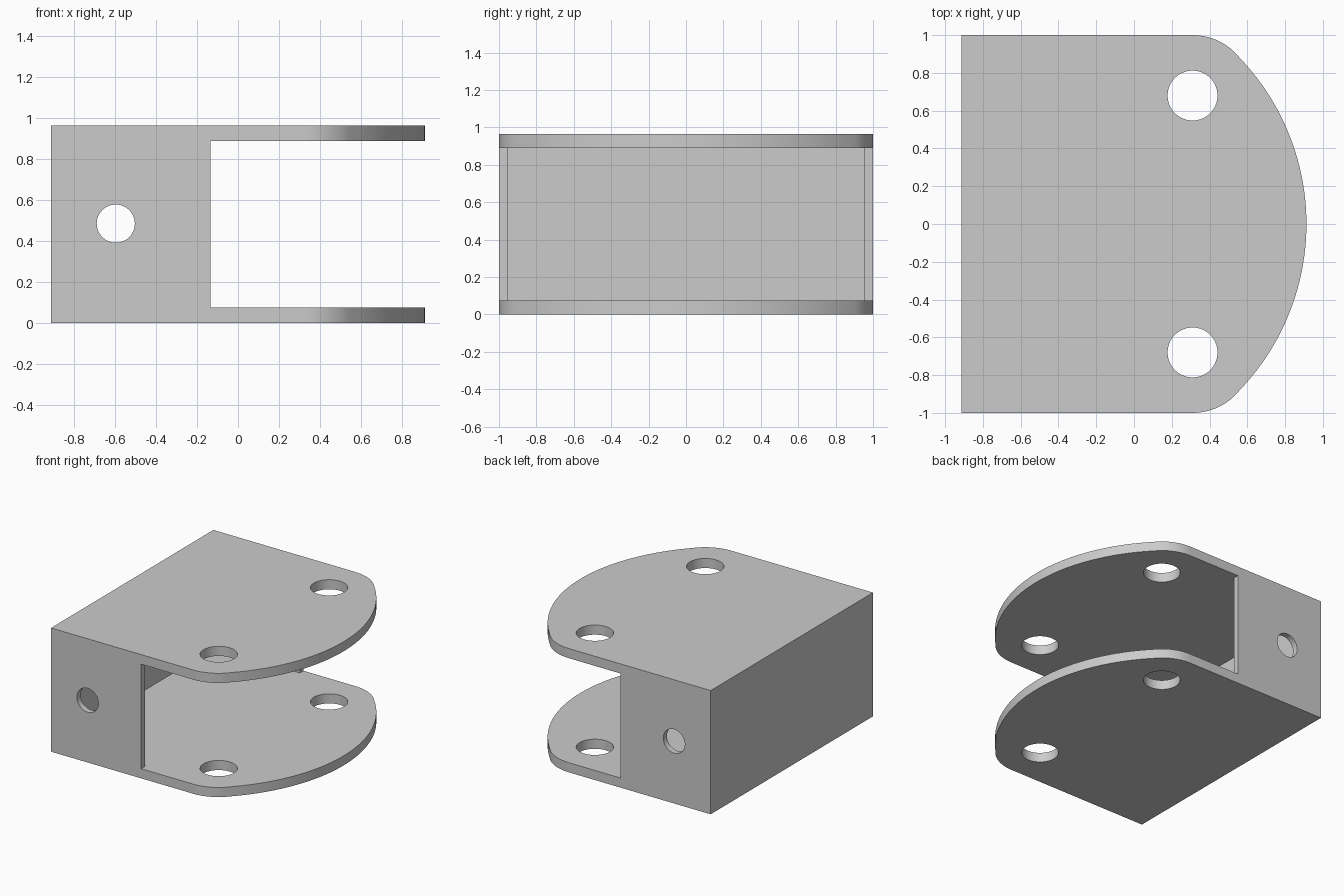
import bpy, bmesh, math
from mathutils import Matrix

if "Cube" in bpy.data.objects:
    bpy.data.objects.remove(bpy.data.objects["Cube"], do_unlink=True)

HALF_X, HEIGHT, PLATE, WALL = 0.913, 0.965, 0.075, 0.045
CORNER_X, CORNER_Y, CORNER_R = 0.31, 0.68, 0.32
NOSE_C, NOSE_R = -0.359, 1.272

grey = bpy.data.materials.new("plain grey")
grey.use_nodes = True
colour = (0.6, 0.6, 0.6, 1)
grey.diffuse_color = colour
grey.node_tree.nodes["Principled BSDF"].inputs["Base Color"].default_value = colour


def make_object(name, bm):
    bmesh.ops.recalc_face_normals(bm, faces=bm.faces)
    mesh = bpy.data.meshes.new(name)
    bm.to_mesh(mesh)
    bm.free()
    mesh.materials.append(grey)
    obj = bpy.data.objects.new(name, mesh)
    bpy.context.collection.objects.link(obj)
    return obj


def box(name, low, high):
    bm = bmesh.new()
    bmesh.ops.create_cube(bm, size=1)
    for v in bm.verts:
        v.co = [(a + b) / 2 + c * (b - a) for a, b, c in zip(low, high, v.co)]
    return make_object(name, bm)


def drill(name, centre, radius, depth, turn=0):
    bm = bmesh.new()
    matrix = Matrix.Translation(centre) @ Matrix.Rotation(turn, 4, "X")
    bmesh.ops.create_cone(bm, cap_ends=True, segments=64, radius1=radius,
                          radius2=radius, depth=depth, matrix=matrix)
    return make_object(name, bm)


def arc(cx, cy, r, start, end, steps):
    angles = [start + (end - start) * i / steps for i in range(steps + 1)]
    return [(cx + r * math.cos(a), cy + r * math.sin(a)) for a in angles]


# Solid body: straight back, rounded corners and a broad curved nose
tangent = math.atan2(CORNER_Y, CORNER_X - NOSE_C)
outline = [(-HALF_X, 1), (-HALF_X, -1)]
outline += arc(CORNER_X, -CORNER_Y, CORNER_R, -math.pi / 2, -tangent, 12)
outline += arc(NOSE_C, 0, NOSE_R, -tangent, tangent, 48)[1:-1]
outline += arc(CORNER_X, CORNER_Y, CORNER_R, tangent, math.pi / 2, 12)
bm = bmesh.new()
base = bm.faces.new([bm.verts.new((x, y, 0)) for x, y in outline])
top = bmesh.ops.extrude_face_region(bm, geom=[base])["geom"]
bmesh.ops.translate(bm, vec=(0, 0, HEIGHT),
                    verts=[g for g in top if isinstance(g, bmesh.types.BMVert)])
bracket = make_object("bracket", bm)

# Hollow between the plates, open mouth, pin holes and side holes
low, high = PLATE, HEIGHT - PLATE
cutters = [
    box("hollow_cutter", (WALL - HALF_X, WALL - 1, low), (0.2, 1 - WALL, high)),
    box("mouth_cutter", (-0.135, -1.5, low), (1.5, 1.5, high)),
    drill("side_hole_cutter", (-0.597, 0, HEIGHT / 2 + 0.003), 0.093, 3, math.pi / 2),
]
for side in (-1, 1):
    cutters.append(drill("pin_hole_cutter", (CORNER_X, side * CORNER_Y, 0.5), 0.132, 3))

bpy.ops.object.select_all(action="DESELECT")
bpy.context.view_layer.objects.active = bracket
bracket.select_set(True)
for cutter in cutters:
    cutter.hide_render = True
    mod = bracket.modifiers.new(cutter.name, "BOOLEAN")
    mod.operation, mod.solver, mod.object = "DIFFERENCE", "EXACT", cutter
    bpy.ops.object.modifier_apply(modifier=mod.name)
    bpy.data.objects.remove(cutter, do_unlink=True)
bpy.ops.object.shade_smooth_by_angle(angle=math.radians(30))
